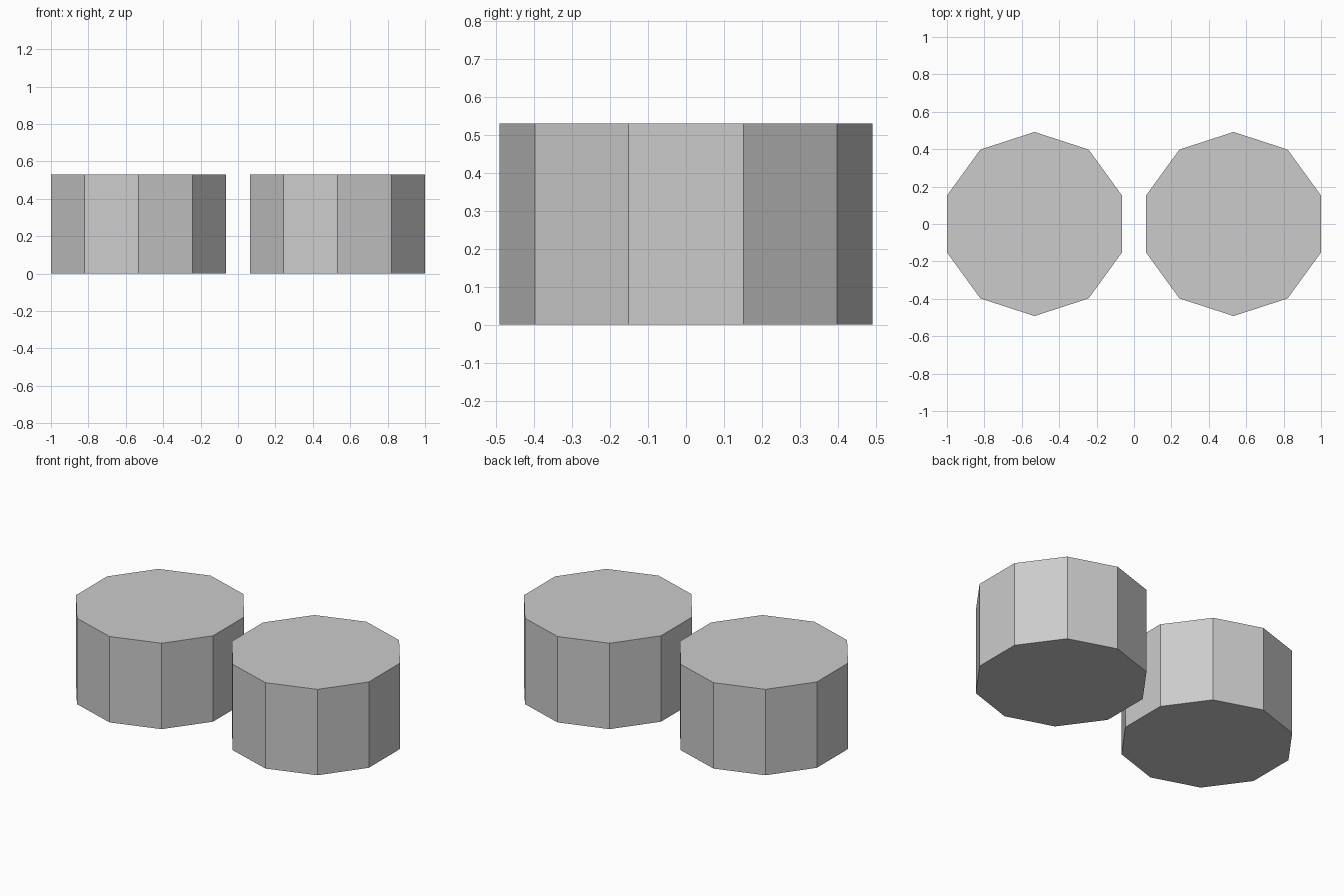
import bpy

if "Cube" in bpy.data.objects:
    bpy.data.objects.remove(bpy.data.objects["Cube"])

SIDES = 10
RADIUS = 0.492
HEIGHT = 0.53
OFFSET = 0.532


# Ten-sided drum standing on the ground, a corner pointing front and back
def add_drum(name, x):
    bpy.ops.mesh.primitive_cylinder_add(
        vertices=SIDES, radius=RADIUS, depth=HEIGHT,
        end_fill_type='NGON', location=(x, 0, HEIGHT / 2))
    drum = bpy.context.object
    drum.name = name
    return drum


# Matching pair, side by side with a small gap
for name, side in (("left_drum", -1), ("right_drum", 1)):
    add_drum(name, side * OFFSET)
